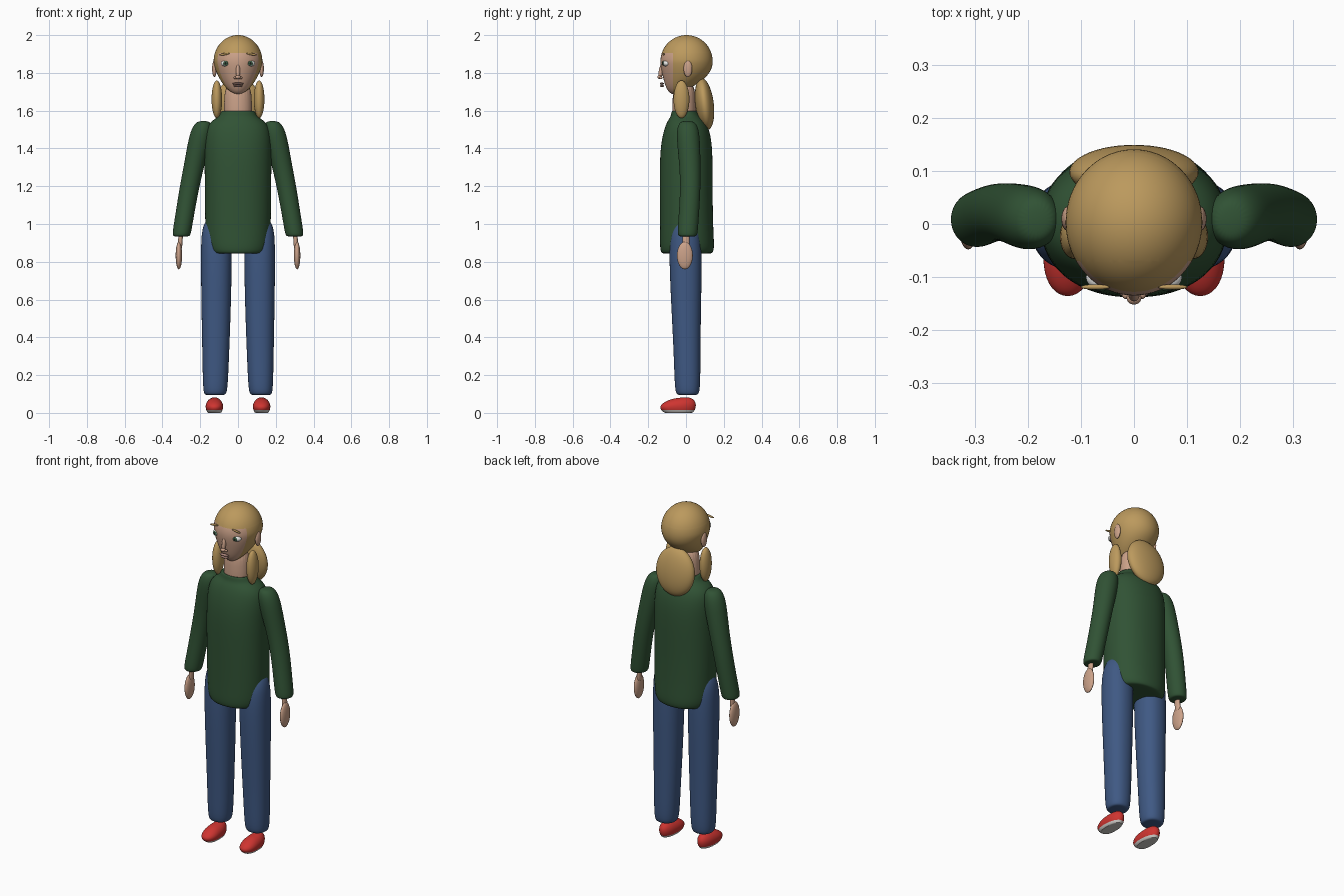
import bpy, bmesh, math
from mathutils import Vector, Matrix

cube = bpy.data.objects.get("Cube")
if cube:
    bpy.data.objects.remove(cube)


def material(name, rgb):
    m = bpy.data.materials.new(name)
    m.use_nodes = True
    col = (*rgb, 1)
    m.diffuse_color = col
    m.node_tree.nodes["Principled BSDF"].inputs["Base Color"].default_value = col
    return m


SKIN = material("skin", (0.60, 0.36, 0.25))
HAIR = material("blond_hair", (0.50, 0.32, 0.11))
GREEN = material("green_knit", (0.03, 0.085, 0.035))
DENIM = material("blue_denim", (0.05, 0.10, 0.23))
RED = material("red_shoe", (0.62, 0.035, 0.03))
SOLE = material("pale_sole", (0.62, 0.60, 0.57))
WHITE = material("eye_white", (0.8, 0.8, 0.78))
IRIS = material("green_iris", (0.05, 0.14, 0.07))
BLACK = material("black_pupil", (0.01, 0.01, 0.01))
LIPS = material("dull_pink_lips", (0.42, 0.24, 0.20))


def finish(name, bm, mats):
    bmesh.ops.recalc_face_normals(bm, faces=bm.faces)
    for f in bm.faces:
        f.smooth = True
    me = bpy.data.meshes.new(name)
    bm.to_mesh(me)
    bm.free()
    for m in mats:
        me.materials.append(m)
    ob = bpy.data.objects.new(name, me)
    bpy.context.collection.objects.link(ob)
    return ob


def ellipsoid(name, centre, radii, mat, tilt=(0, 0, 0), seg=32):
    bm = bmesh.new()
    bmesh.ops.create_uvsphere(bm, u_segments=seg, v_segments=seg // 2, radius=1)
    rot = Matrix.Identity(4)
    for angle, axis in zip(tilt, "XYZ"):
        rot = Matrix.Rotation(math.radians(angle), 4, axis) @ rot
    bm.transform(Matrix.Translation(centre) @ rot @ Matrix.Diagonal((*radii, 1)))
    return finish(name, bm, [mat])


def loft(name, rows, mat, side=1, power=2.0, seg=24):
    """Rings given as (z, x centre, y centre, x radius, y radius), capped and smoothed."""
    bm = bmesh.new()
    rings = []
    for z, cx, cy, rx, ry in rows:
        ring = []
        for i in range(seg):
            a = math.tau * i / seg
            c, s = math.cos(a), math.sin(a)
            px = math.copysign(abs(c) ** (2 / power), c) * rx
            py = math.copysign(abs(s) ** (2 / power), s) * ry
            ring.append(bm.verts.new((side * (cx + px), cy + py, z)))
        rings.append(ring)
    for a, b in zip(rings, rings[1:]):
        for i in range(seg):
            j = (i + 1) % seg
            bm.faces.new((a[i], a[j], b[j], b[i]))
    bm.faces.new(rings[0])
    bm.faces.new(rings[-1])
    ob = finish(name, bm, [mat])
    sub = ob.modifiers.new("smooth", "SUBSURF")
    sub.levels = sub.render_levels = 2
    return ob


# Head: an egg whose lower front is drawn down into a chin; hair is the cap behind the hairline
bm = bmesh.new()
bmesh.ops.create_uvsphere(bm, u_segments=64, v_segments=40, radius=1)
for v in bm.verts:
    x, y, z = v.co
    low = max(0, -z)
    front = 0.5 - 0.5 * y
    drop = 1 + 0.3 * low * min(1, front * 1.6)
    v.co = Vector((0.129 * x * (1 - 0.12 * low),
                   0.003 + 0.138 * y - 0.05 * low ** 3,
                   1.862 + 0.138 * z * drop))
HAIRLINE, TEMPLE = 1.905, -0.07
for co, no in (((0, 0, HAIRLINE), (0, 0, 1)), ((0, TEMPLE, 0), (0, 1, 0))):
    bmesh.ops.bisect_plane(bm, geom=bm.verts[:] + bm.edges[:] + bm.faces[:],
                           plane_co=co, plane_no=no)
for f in bm.faces:
    c = f.calc_center_median()
    f.material_index = 0 if c.z < HAIRLINE and c.y < TEMPLE else 1
finish("head", bm, [SKIN, HAIR])

loft("neck", [(1.54, 0, -0.01, 0.077, 0.065), (1.62, 0, -0.01, 0.074, 0.062),
              (1.76, 0, -0.01, 0.072, 0.06)], SKIN)

# Nose and mouth
ellipsoid("nose_bridge", (0, -0.132, 1.81), (0.011, 0.012, 0.042), SKIN, (-10, 0, 0))
ellipsoid("nose_tip", (0, -0.139, 1.778), (0.014, 0.013, 0.011), SKIN)
ellipsoid("upper_lip", (0, -0.128, 1.743), (0.03, 0.011, 0.006), LIPS)
ellipsoid("lower_lip", (0, -0.127, 1.730), (0.024, 0.011, 0.006), LIPS)

# Hair falling behind the neck
ellipsoid("back_hair", (0, 0.098, 1.635), (0.122, 0.049, 0.138), HAIR, (7, 0, 0), 48)

# Sweater body
loft("sweater_body", [
    (0.843, 0, 0.005, 0.135, 0.125), (0.846, 0, 0.005, 0.152, 0.137),
    (0.875, 0, 0.006, 0.168, 0.145), (0.96, 0, 0.004, 0.174, 0.141),
    (1.15, 0, 0.001, 0.176, 0.140), (1.35, 0, 0.001, 0.178, 0.141),
    (1.45, 0, 0.003, 0.177, 0.132), (1.515, 0, 0.003, 0.166, 0.115),
    (1.55, 0, 0.0, 0.135, 0.095), (1.568, 0, -0.004, 0.102, 0.077),
    (1.594, 0, -0.008, 0.092, 0.070), (1.60, 0, -0.008, 0.084, 0.063),
    (1.59, 0, -0.008, 0.07, 0.055)], GREEN, power=2.2, seg=32)

for side, tag in ((1, "left"), (-1, "right")):
    # Face details
    ellipsoid(tag + "_eye", (side * 0.066, -0.104, 1.85), (0.025, 0.02, 0.016), WHITE, (0, 0, side * 20))
    ellipsoid(tag + "_iris", (side * 0.066, -0.122, 1.851), (0.0125, 0.004, 0.0125), IRIS, (0, 0, side * 10))
    ellipsoid(tag + "_pupil", (side * 0.066, -0.1255, 1.851), (0.006, 0.002, 0.006), BLACK, seg=16)
    ellipsoid(tag + "_brow", (side * 0.073, -0.119, 1.899), (0.028, 0.005, 0.006), HAIR, (0, side * 8, 0))
    ellipsoid(tag + "_nostril", (side * 0.014, -0.133, 1.774), (0.009, 0.009, 0.007), SKIN, seg=16)
    ellipsoid(tag + "_ear", (side * 0.125, 0.01, 1.822), (0.012, 0.023, 0.044), SKIN)
    ellipsoid(tag + "_hair_lock", (side * 0.112, -0.024, 1.66), (0.028, 0.042, 0.10), HAIR)

    # Sleeve
    loft(tag + "_sleeve", [
        (0.934, 0.300, 0.008, 0.035, 0.038), (0.937, 0.300, 0.008, 0.047, 0.051),
        (0.965, 0.296, 0.009, 0.050, 0.054), (1.06, 0.280, 0.016, 0.050, 0.054),
        (1.18, 0.260, 0.023, 0.052, 0.054), (1.30, 0.235, 0.022, 0.054, 0.056),
        (1.42, 0.208, 0.014, 0.060, 0.061), (1.49, 0.193, 0.010, 0.059, 0.060),
        (1.53, 0.186, 0.008, 0.045, 0.048), (1.546, 0.182, 0.006, 0.025, 0.028)], GREEN, side)

    # Hand
    loft(tag + "_wrist", [(0.86, 0.308, 0, 0.012, 0.018), (0.90, 0.306, 0, 0.012, 0.019),
                          (0.96, 0.302, 0, 0.013, 0.02)], SKIN, side, seg=16)
    ellipsoid(tag + "_hand", (side * 0.313, -0.006, 0.833), (0.017, 0.042, 0.073), SKIN)

    # Trouser leg
    loft(tag + "_trouser_leg", [
        (0.094, 0.121, 0.008, 0.045, 0.045), (0.098, 0.121, 0.008, 0.058, 0.059),
        (0.13, 0.120, 0.008, 0.066, 0.068), (0.30, 0.118, 0.006, 0.071, 0.071),
        (0.50, 0.116, 0.002, 0.077, 0.077), (0.70, 0.115, -0.001, 0.081, 0.084),
        (0.87, 0.114, -0.003, 0.083, 0.087), (0.96, 0.115, -0.002, 0.078, 0.078),
        (1.01, 0.117, 0, 0.060, 0.058), (1.03, 0.118, 0, 0.035, 0.035)], DENIM, side, 2.2)

    # Shoe: long egg with a raised heel, flat pale sole underneath
    bm = bmesh.new()
    bmesh.ops.create_uvsphere(bm, u_segments=40, v_segments=24, radius=1)
    for v in bm.verts:
        x, y, z = v.co
        height = 0.052 + 0.014 * y
        fy = math.copysign(abs(y) ** 0.8, y)
        v.co = (side * 0.125 + 0.046 * x * (1 - 0.1 * y), -0.042 + 0.094 * fy,
                max(0.008, 0.043 + 0.006 * y + height * z * (0.85 if z > 0 else 1)))
    bmesh.ops.bisect_plane(bm, geom=bm.verts[:] + bm.edges[:] + bm.faces[:],
                           plane_co=(0, 0, 0.022), plane_no=(0, 0, 1))
    for f in bm.faces:
        f.material_index = int(f.calc_center_median().z < 0.022)
    low = min(v.co.z for v in bm.verts)
    bmesh.ops.translate(bm, vec=(0, 0, -low), verts=bm.verts)
    shoe = finish(tag + "_shoe", bm, [RED, SOLE])
    bpy.context.view_layer.objects.active = shoe
    shoe.select_set(True)
    bpy.ops.object.shade_smooth_by_angle(angle=math.radians(35))
    shoe.select_set(False)
